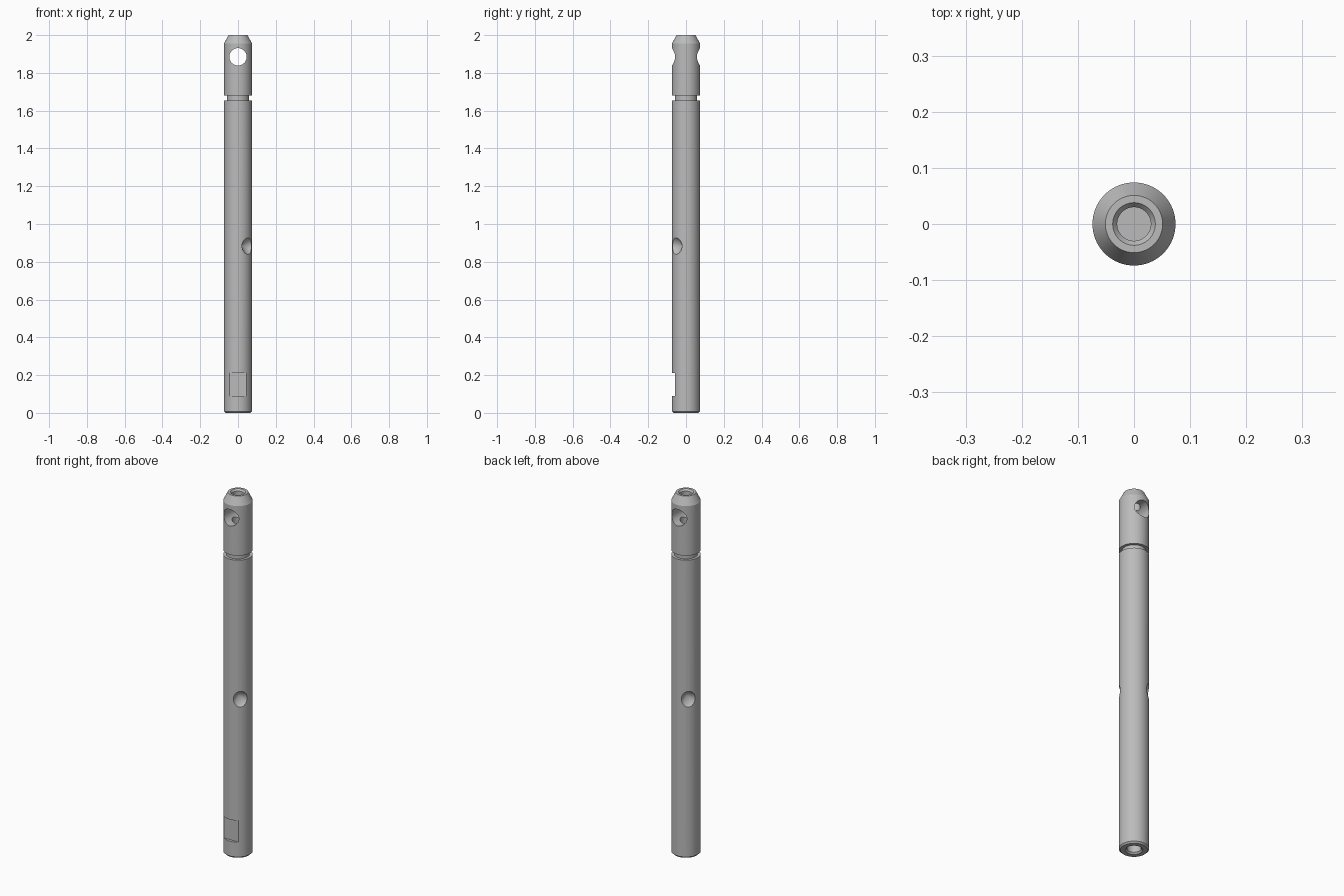
import bpy, bmesh, math
from mathutils import Matrix, Vector

old = bpy.data.objects.get("Cube")
if old:
    bpy.data.objects.remove(old)

R = 0.074          # rod radius
SEGMENTS = 96

steel = bpy.data.materials.new("grey steel")
steel.use_nodes = True
steel.diffuse_color = (0.5, 0.5, 0.5, 1)
steel.node_tree.nodes["Principled BSDF"].inputs["Base Color"].default_value = (0.5, 0.5, 0.5, 1)


def add_object(name, bm):
    bmesh.ops.recalc_face_normals(bm, faces=bm.faces)
    mesh = bpy.data.meshes.new(name)
    bm.to_mesh(mesh)
    bm.free()
    mesh.materials.append(steel)
    obj = bpy.data.objects.new(name, mesh)
    bpy.context.collection.objects.link(obj)
    return obj


def lathe(name, profile):
    bm = bmesh.new()
    verts = [bm.verts.new((r, 0, z)) for r, z in profile]
    edges = [bm.edges.new(pair) for pair in zip(verts, verts[1:])]
    bmesh.ops.spin(bm, geom=verts + edges, axis=(0, 0, 1), cent=(0, 0, 0),
                   angle=math.tau, steps=SEGMENTS, use_duplicate=False)
    bmesh.ops.remove_doubles(bm, verts=bm.verts, dist=1e-5)
    return add_object(name, bm)


def cone(name, centre, direction, r1, r2, depth):
    turn = Vector(direction).to_track_quat('Z', 'Y').to_matrix().to_4x4()
    bm = bmesh.new()
    bmesh.ops.create_cone(bm, cap_ends=True, segments=64, radius1=r1, radius2=r2,
                          depth=depth, matrix=Matrix.Translation(centre) @ turn)
    return add_object(name, bm)


# Rod outline: bottom bore, chamfer, neck groove, tapered tip, top bore
rod = lathe("rod", [
    (0, 0.2), (0.035, 0.18), (0.035, 0.008), (0.043, 0), (R - 0.008, 0), (R, 0.008),
    (R, 1.655), (0.059, 1.655), (0.059, 1.68), (R, 1.68),
    (R, 1.955), (0.051, 2), (0.038, 2), (0.03, 1.99), (0.03, 1.7), (0, 1.7)])

# Cross hole through the tip
cutters = [cone("cross_hole_cutter", (0, 0, 1.885), (0, 1, 0), 0.046, 0.046, 0.4)]

# Pair of conical dimples on opposite sides of the shaft
for side in (1, -1):
    out = Vector((side, -side, 0)).normalized()
    cutters.append(cone("dimple_cutter", out * 0.07 + Vector((0, 0, 0.883)), out,
                        0, 0.08, 0.08))

# Flat milled into the front near the foot
bm = bmesh.new()
bmesh.ops.create_cube(bm, size=1, matrix=Matrix.Translation((0, -0.1085, 0.15))
                      @ Matrix.Diagonal((0.3, 0.1, 0.12, 1)))
cutters.append(add_object("flat_cutter", bm))

for cutter in cutters:
    cut = rod.modifiers.new(cutter.name, 'BOOLEAN')
    cut.operation = 'DIFFERENCE'
    cut.solver = 'EXACT'
    cut.object = cutter

# Bake the cuts, then remove the cutters
depsgraph = bpy.context.evaluated_depsgraph_get()
baked = bpy.data.meshes.new_from_object(rod.evaluated_get(depsgraph))
rod.modifiers.clear()
rod.data = baked
for cutter in cutters:
    bpy.data.objects.remove(cutter)

bpy.ops.object.select_all(action='DESELECT')
rod.select_set(True)
bpy.context.view_layer.objects.active = rod
bpy.ops.object.shade_smooth_by_angle(angle=math.radians(20))
